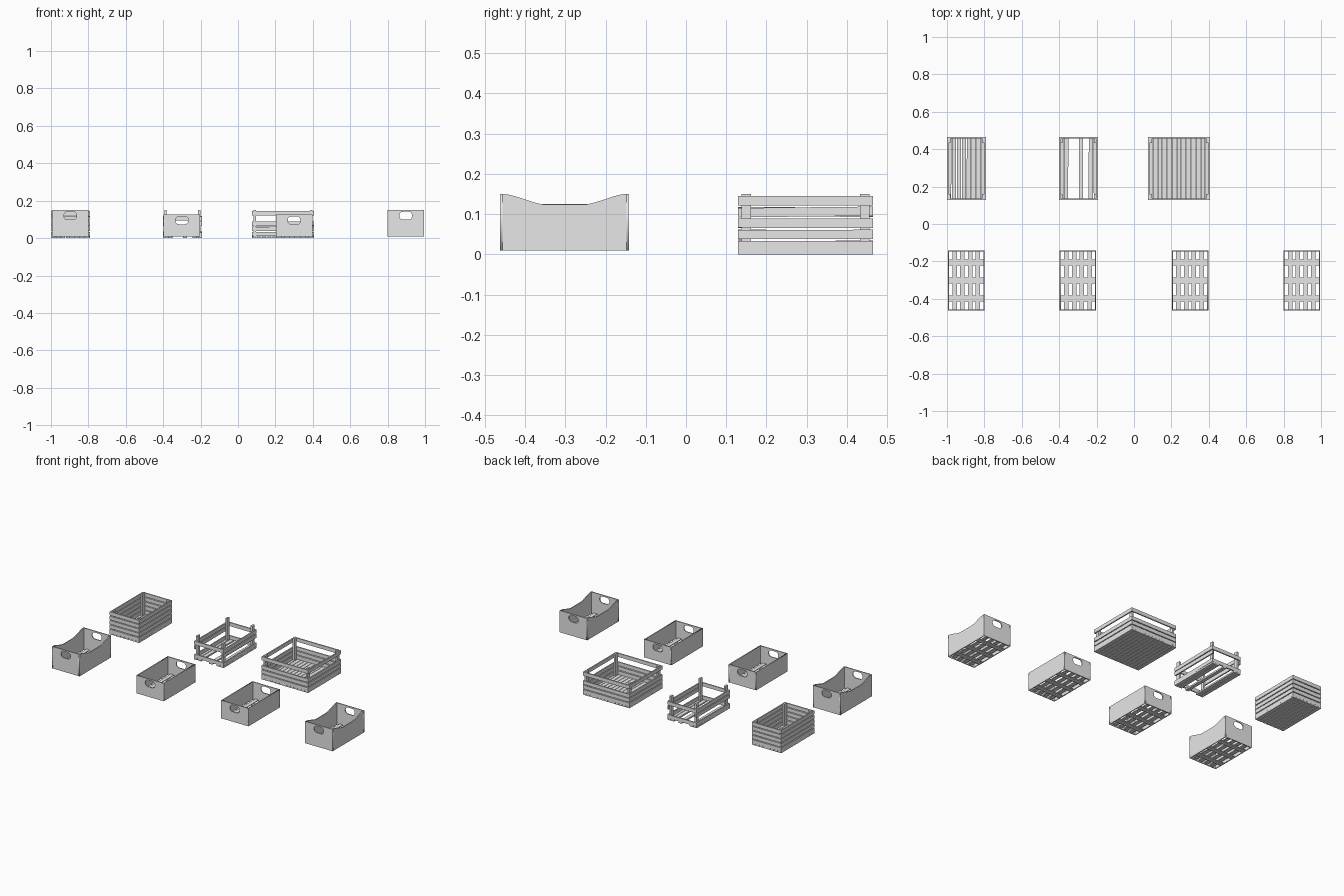
import bpy, bmesh, random
from math import cos, sin, pi, radians
from mathutils import Matrix, Vector

random.seed(4)
cube = bpy.data.objects.get("Cube")
if cube:
    bpy.data.objects.remove(cube)

grey = bpy.data.materials.new("plain_grey")
grey.use_nodes = True
GREY = (0.8, 0.8, 0.8, 1)
grey.diffuse_color = GREY
grey.node_tree.nodes["Principled BSDF"].inputs["Base Color"].default_value = GREY


def add_object(name, mesh):
    ob = bpy.data.objects.new(name, mesh)
    mesh.materials.clear()
    mesh.materials.append(grey)
    bpy.context.collection.objects.link(ob)
    return ob


def boards(name, items):
    """One object from many boards: (centre, size, tilt axis, tilt degrees)."""
    bm = bmesh.new()
    for centre, size, axis, tilt in items:
        m = (Matrix.Translation(centre) @ Matrix.Rotation(radians(tilt), 4, axis)
             @ Matrix.Diagonal((*size, 1)))
        bmesh.ops.create_cube(bm, size=1, matrix=m)
    mesh = bpy.data.meshes.new(name)
    bm.to_mesh(mesh)
    bm.free()
    return add_object(name, mesh)


def panel(name, outlines, thickness, loc, turn):
    """Upright flat panel from outlines; inner outlines become holes."""
    cu = bpy.data.curves.new(name, "CURVE")
    cu.dimensions = "2D"
    cu.fill_mode = "BOTH"
    cu.extrude = thickness / 2
    for pts in outlines:
        sp = cu.splines.new("POLY")
        sp.points.add(len(pts) - 1)
        for p, (u, v) in zip(sp.points, pts):
            p.co = (u, v, 0, 1)
        sp.use_cyclic_u = True
    tmp = bpy.data.objects.new(name + "_outline", cu)
    bpy.context.collection.objects.link(tmp)
    deps = bpy.context.evaluated_depsgraph_get()
    mesh = bpy.data.meshes.new_from_object(tmp.evaluated_get(deps))
    bpy.data.objects.remove(tmp)
    mesh.transform(Matrix.Translation(loc) @ Matrix.Rotation(turn, 4, "Z")
                   @ Matrix.Rotation(pi / 2, 4, "X"))
    return add_object(name, mesh)


def rounded_slot(cz, w, h, r, steps=6):
    pts = []
    for q, (sx, sz) in enumerate([(1, 1), (-1, 1), (-1, -1), (1, -1)]):
        for i in range(steps + 1):
            a = (q + i / steps) * pi / 2
            pts.append((sx * (w / 2 - r) + r * cos(a), cz + sz * (h / 2 - r) + r * sin(a)))
    return pts


# Panel boxes: solid walls, handle holes, lattice floor
W, L, WALL, BASE = 0.195, 0.32, 0.006, 0.01


def panel_box(name, cx, cy, height, scooped):
    hw, hl = W / 2, L / 2
    end = [(-hw, BASE), (hw, BASE), (hw, height), (-hw, height)]
    hole = rounded_slot(height - 0.03, 0.068, 0.042, 0.019)
    side = [(-hl, BASE), (hl, BASE), (hl, height)]
    if scooped:
        half = []
        for i in range(9):
            t = i / 8
            ease = 0.5 * t + 0.5 * t * t * (3 - 2 * t)
            half.append((hl - 0.012 - 0.096 * t, height - 0.026 * ease))
        side += half + [(-u, v) for u, v in reversed(half)]
    side.append((-hl, height))
    for s, tag in ((-1, "front"), (1, "back")):
        panel(f"{name}_{tag}_wall", [end, hole], WALL, (cx, cy + s * (hl - WALL / 2), 0), 0)
    for s, tag in ((-1, "right"), (1, "left")):
        panel(f"{name}_{tag}_wall", [side], WALL, (cx + s * (hw - WALL / 2), cy, 0), pi / 2)
    floor = [((cx + (i - 1.5) * 0.0415, cy, BASE + 0.0075), (0.024, L - WALL, 0.005), "Z", 0)
             for i in range(4)]
    floor += [((cx, cy + i * 0.097, BASE + 0.0025), (W - WALL, 0.032, 0.005), "Z", 0)
              for i in (-1, 0, 1)]
    boards(name + "_floor", floor)


for n, (x, tall) in enumerate([(-0.897, True), (-0.3, False), (0.3, False), (0.897, True)], 1):
    panel_box(f"panel_box_{n}", x, -0.302, 0.15 if tall else 0.125, tall)


# Slatted crates: floor boards, corner posts and rails
SLAT, THICK, DEPTH = 0.023, 0.008, 0.335


def level(i):
    return 0.0215 + 0.028 * i


def slatted_crate(name, cx, cy, width, slots, missing, side_levels, end_levels, wobble):
    hw, hd = width / 2, DEPTH / 2
    pitch = (width - SLAT) / (slots - 1)
    boards(name + "_floor",
           [((cx - hw + SLAT / 2 + i * pitch, cy, 0.005), (SLAT, DEPTH, 0.01), "Z",
             random.uniform(-wobble, wobble) / 2)
            for i in range(slots) if i not in missing])
    boards(name + "_posts",
           [((cx + sx * (hw - THICK - 0.006), cy + sy * (hd - THICK - 0.012), 0.08),
             (0.012, 0.024, 0.14), "Z", 0) for sx in (-1, 1) for sy in (-1, 1)])
    boards(name + "_side_rails",
           [((cx + s * (hw - THICK / 2), cy, level(i)), (THICK, DEPTH, SLAT), "X",
             random.uniform(-wobble, wobble)) for s in (-1, 1) for i in side_levels])
    boards(name + "_end_rails",
           [((cx, cy + s * (hd - THICK / 2), level(i)), (width - 2 * THICK, THICK, SLAT), "Y",
             random.uniform(-wobble, wobble)) for s in (-1, 1) for i in end_levels])


slatted_crate("full_crate", -0.896, 0.297, 0.208, 8, (), range(5), range(5), 0.2)
slatted_crate("broken_crate", -0.297, 0.297, 0.208, 8, (2, 3, 5), (0, 2, 3), (0, 3), 0.8)
slatted_crate("wide_crate", 0.241, 0.297, 0.33, 13, (), (0, 1, 2, 4), (0, 1, 2, 4), 0.2)
